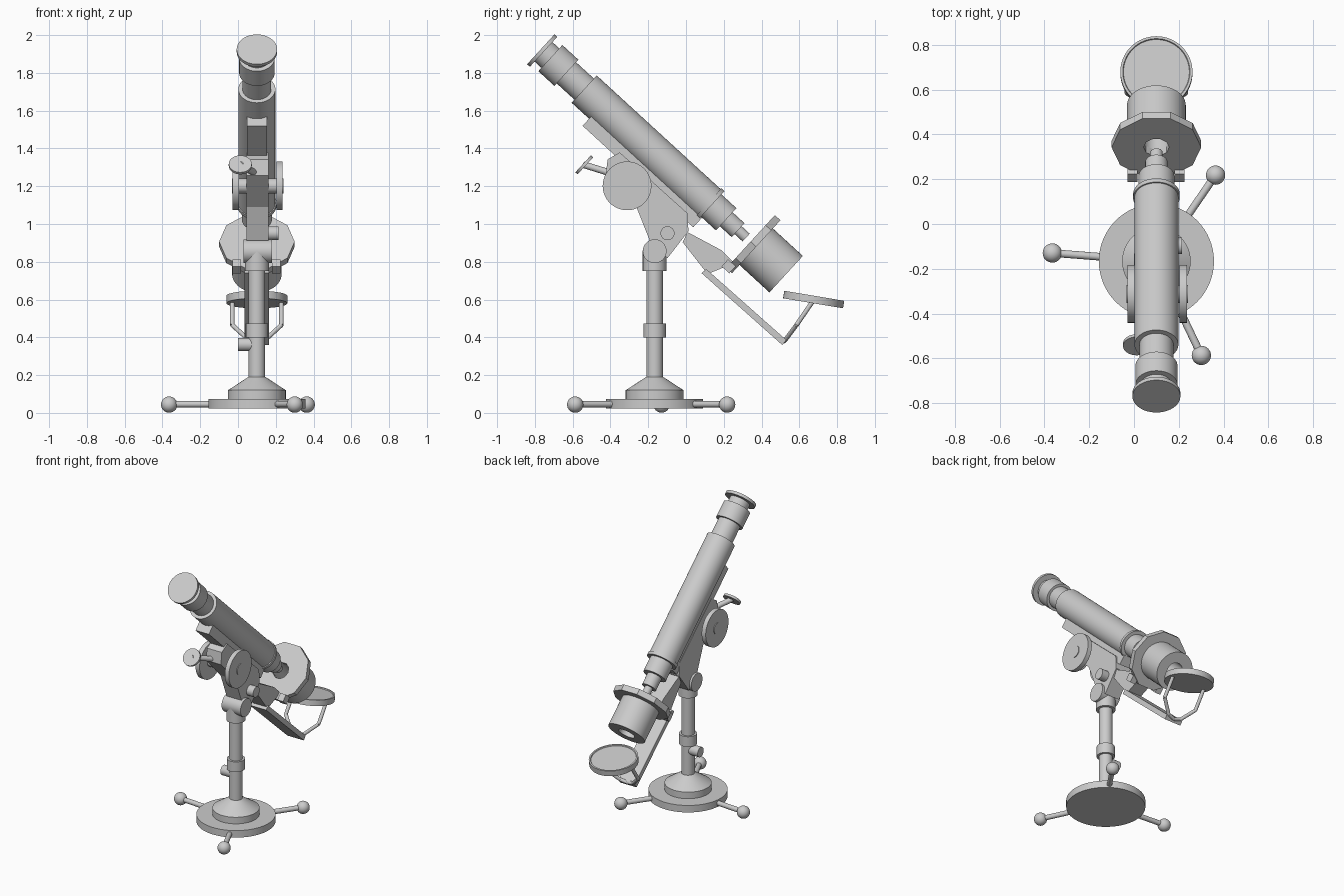
import bpy, bmesh, math
from mathutils import Vector

cube = bpy.data.objects.get("Cube")
if cube:
    bpy.data.objects.remove(cube)

grey = bpy.data.materials.new("plain_grey")
grey.use_nodes = True
grey.diffuse_color = (0.6, 0.6, 0.6, 1)
grey.node_tree.nodes["Principled BSDF"].inputs["Base Color"].default_value = (0.6, 0.6, 0.6, 1)

CX, PY = 0.1, -0.166                       # centre plane and pillar position
TILT = math.radians(42.5)
AXIS = Vector((0, math.cos(TILT), -math.sin(TILT)))
UP = Vector((0, math.sin(TILT), math.cos(TILT)))
TUBE = Vector((CX, -0.539, 1.714))         # upper end of the main tube


def finish(name, bm, smooth=True):
    bmesh.ops.remove_doubles(bm, verts=bm.verts, dist=1e-5)
    bmesh.ops.recalc_face_normals(bm, faces=bm.faces)
    mesh = bpy.data.meshes.new(name)
    bm.to_mesh(mesh)
    bm.free()
    ob = bpy.data.objects.new(name, mesh)
    bpy.context.collection.objects.link(ob)
    mesh.materials.append(grey)
    if smooth:
        bpy.ops.object.select_all(action='DESELECT')
        ob.select_set(True)
        bpy.context.view_layer.objects.active = ob
        bpy.ops.object.shade_smooth_by_angle(angle=math.radians(30))
    return ob


def lathe(name, profile, origin, axis=(0, 0, 1), sides=48, closed=False):
    """Turn (height, radius) points about an axis."""
    bm = bmesh.new()
    vs = [bm.verts.new((r, 0, h)) for h, r in profile]
    pairs = list(zip(vs, vs[1:])) + ([(vs[-1], vs[0])] if closed else [])
    edges = [bm.edges.new(p) for p in pairs]
    bmesh.ops.spin(bm, geom=vs + edges, cent=(0, 0, 0), axis=(0, 0, 1),
                   angle=math.tau, steps=sides, use_merge=False)
    rot = Vector((0, 0, 1)).rotation_difference(Vector(axis)).to_matrix()
    bmesh.ops.transform(bm, matrix=rot.to_4x4(), verts=bm.verts)
    bmesh.ops.translate(bm, vec=Vector(origin), verts=bm.verts)
    return finish(name, bm, sides > 12)


def rod(name, a, b, r, sides=32):
    a, b = Vector(a), Vector(b)
    n = (b - a).length
    return lathe(name, [(0, 0), (0, r), (n, r), (n, 0)], a, (b - a) / n, sides)


def turned(name, t0, t1, r):
    """Cylinder on the tube axis."""
    return rod(name, TUBE + AXIS * t0, TUBE + AXIS * t1, r, 48)


def prism(name, points, x0, x1):
    """Side outline extruded across the model."""
    bm = bmesh.new()
    face = bm.faces.new([bm.verts.new((x0, y, z)) for y, z in points])
    out = bmesh.ops.extrude_face_region(bm, geom=[face])
    bmesh.ops.translate(bm, vec=(x1 - x0, 0, 0),
                        verts=[v for v in out["geom"] if isinstance(v, bmesh.types.BMVert)])
    return finish(name, bm, False)


def tilted_box(name, t0, t1, o0, o1, x0, x1):
    corners = [TUBE + AXIS * t + UP * o for t, o in ((t0, o0), (t1, o0), (t1, o1), (t0, o1))]
    return prism(name, [(c.y, c.z) for c in corners], x0, x1)


# Base and pillar
foot = (CX, PY, 0)
lathe("base_disc", [(0.023, 0), (0.023, 0.257), (0.073, 0.257), (0.073, 0)], foot, sides=64)
lathe("base_cone", [(0.07, 0), (0.07, 0.153), (0.12, 0.153), (0.19, 0.046), (0.19, 0)], foot)
lathe("pillar", [(0.18, 0), (0.18, 0.044), (0.78, 0.044), (0.78, 0)], foot)
lathe("pillar_collar", [(0.4, 0), (0.4, 0.059), (0.473, 0.059), (0.473, 0)], foot)
lathe("pillar_head", [(0.75, 0), (0.75, 0.063), (0.86, 0.063), (0.86, 0)], foot)
rod("collar_screw", (0, PY, 0.362), (CX, PY, 0.362), 0.035)

# Feet: three arms ending in balls
for i in range(3):
    a = math.radians(55.5 + 120 * i)
    ray = Vector((math.cos(a), math.sin(a), 0))
    mid = Vector((CX, PY, 0.046))
    rod(f"foot_arm_{i + 1}", mid + ray * 0.2, mid + ray * 0.45, 0.017, 24)
    arc = [(-0.043 * math.cos(k * math.pi / 16), 0.043 * math.sin(k * math.pi / 16))
           for k in range(17)]
    lathe(f"foot_ball_{i + 1}", arc, mid + ray * 0.466 - Vector((0, 0, 0.002)), sides=32)

# Hinge and carrying arm
rod("hinge_barrel", (0.03, PY, 0.856), (0.18, PY, 0.856), 0.063, 48)
rod("hinge_knob", (0.12, -0.098, 0.951), (0.214, -0.098, 0.951), 0.037)
prism("arm", [(-0.351, 1.379), (0.008, 1.057), (0.013, 0.962), (-0.098, 0.819),
              (-0.193, 0.914), (-0.262, 1.089), (-0.425, 1.258), (-0.415, 1.342)], 0.045, 0.162)
tilted_box("rack_bar", 0.125, 0.92, -0.149, -0.08, 0.047, 0.153)

# Focus wheels and fine adjustment
wheel = Vector((0, -0.312, 1.202))
for side, label in ((-1, "right"), (1, "left")):
    def at(d):
        return wheel + Vector((0.104 + side * d, 0, 0))
    rod(f"focus_wheel_{label}", at(0.1), at(0.132), 0.129, 64)
    rod(f"focus_hub_{label}", at(0.04), at(0.137), 0.04)
knob = Vector((0.012, -0.539, 1.313))
rod("fine_knob", knob - AXIS * 0.008, knob + AXIS * 0.008, 0.061)
rod("fine_stem", knob, (0.09, -0.4, 1.27), 0.018, 24)

# Tube with eyepiece and objective
turned("eyepiece_cap", -0.312, -0.292, 0.107)
turned("eyepiece_neck", -0.3, -0.23, 0.07)
turned("eyepiece_body", -0.243, -0.128, 0.094)
turned("draw_tube", -0.14, 0.05, 0.076)
turned("main_tube", 0, 0.9, 0.098)
turned("tube_rim", 0.89, 0.912, 0.104)
turned("nosepiece", 0.9, 1.02, 0.08)
turned("objective", 1.01, 1.105, 0.05)
turned("objective_tip", 1.09, 1.163, 0.028)

# Stage with a central hole and the condenser below it
lathe("stage", [(1.195, 0.057), (1.195, 0.2), (1.235, 0.2), (1.235, 0.057)],
      TUBE, AXIS, sides=10, closed=True)
lathe("condenser", [(1.23, 0.057), (1.23, 0.131), (1.45, 0.131), (1.45, 0.057)],
      TUBE, AXIS, closed=True)
prism("stage_bracket", [(0.008, 0.957), (0.188, 0.861), (0.256, 0.793),
                        (0.114, 0.735), (-0.018, 0.904)], 0.05, 0.155)
for x in (-0.03, 0.18):
    tilted_box("stage_clamp", 1.17, 1.225, -0.2, -0.15, x, x + 0.045)

# Mirror, fork and carrying bar
prism("mirror_bar", [(0.082, 0.74), (0.108, 0.761), (0.531, 0.386), (0.51, 0.359)], 0.035, 0.165)
lathe("mirror", [(-0.02, 0), (-0.02, 0.161), (0.02, 0.161), (0.02, 0.15), (0.014, 0.147), (0.014, 0)],
      (CX, 0.676, 0.6), Vector((0, 0.165, 0.986)), sides=64)
for s in (-1, 1):
    path = [(CX + s * x, y, z) for x, y, z in
            ((0, 0.52, 0.38), (0.05, 0.53, 0.392), (0.13, 0.585, 0.465), (0.13, 0.667, 0.585))]
    for a, b in zip(path, path[1:]):
        rod("mirror_fork", a, b, 0.012, 12)
